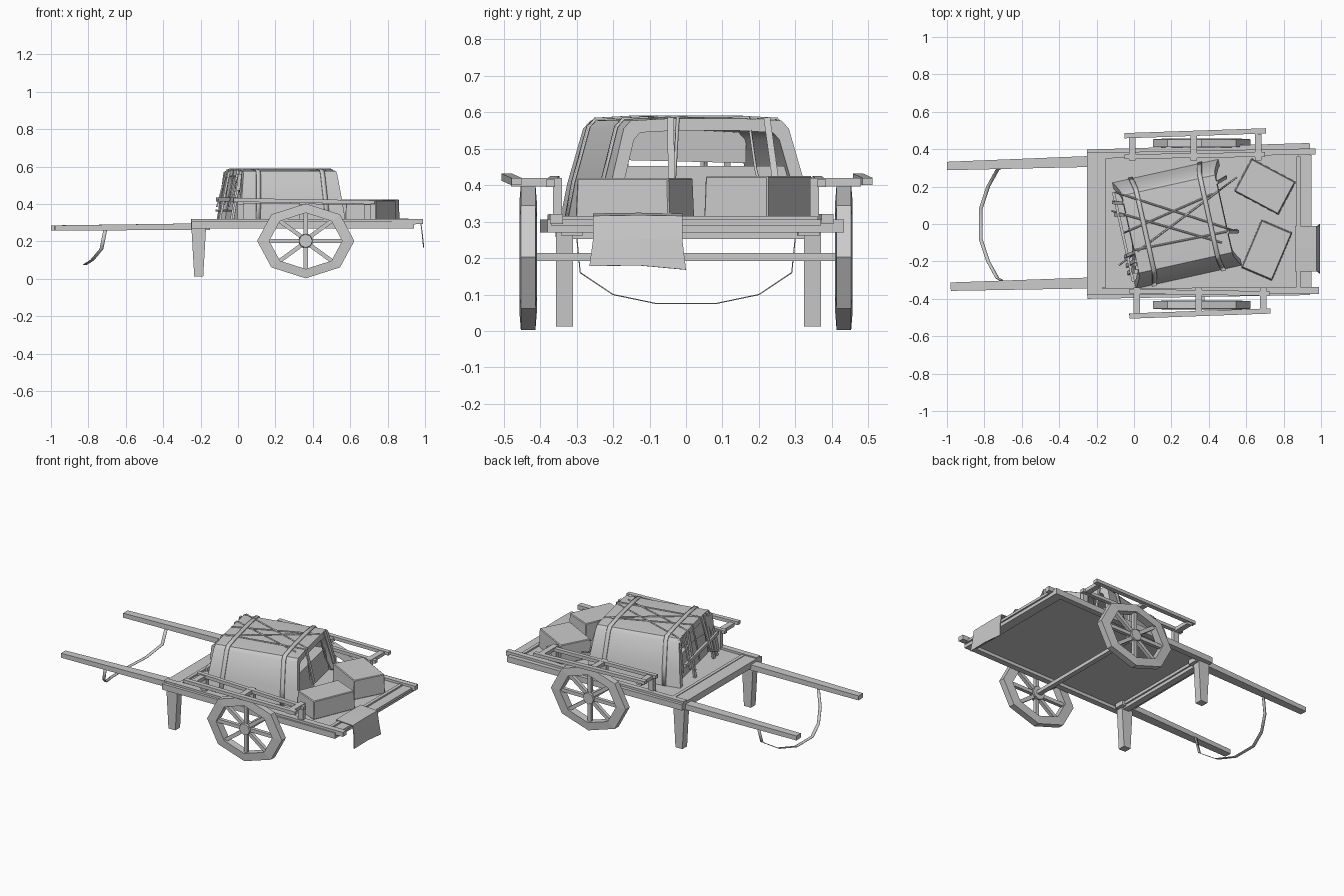
import bpy, bmesh, math
from mathutils import Vector, Matrix

if "Cube" in bpy.data.objects:
    bpy.data.objects.remove(bpy.data.objects["Cube"])

GREY = (0.6, 0.6, 0.6, 1)
mat = bpy.data.materials.new("plain grey")
mat.use_nodes = True
mat.diffuse_color = GREY
mat.node_tree.nodes["Principled BSDF"].inputs["Base Color"].default_value = GREY


def finish(name, bm, smooth=False):
    bmesh.ops.recalc_face_normals(bm, faces=bm.faces[:])
    me = bpy.data.meshes.new(name)
    bm.to_mesh(me)
    bm.free()
    me.materials.append(mat)
    ob = bpy.data.objects.new(name, me)
    bpy.context.collection.objects.link(ob)
    if smooth:
        bpy.ops.object.select_all(action='DESELECT')
        ob.select_set(True)
        bpy.context.view_layer.objects.active = ob
        bpy.ops.object.shade_smooth_by_angle(angle=math.radians(35))
    return ob


def bar(name, a, b, w, h, taper_w=1.0, taper_h=1.0):
    """Rectangular beam from a to b; the far end is scaled by the tapers."""
    a, b = Vector(a), Vector(b)
    d = (b - a).normalized()
    up = Vector((1, 0, 0)) if abs(d.z) > 0.9 else Vector((0, 0, 1))
    side = up.cross(d).normalized()
    up = d.cross(side)
    bm = bmesh.new()
    bmesh.ops.create_cube(bm, size=1)
    for v in bm.verts:
        far = v.co.x > 0
        tw, th = (taper_w, taper_h) if far else (1, 1)
        v.co = (b if far else a) + side * v.co.y * w * tw + up * v.co.z * h * th
    return finish(name, bm)


def crate(name, matrix, size, top=1.0, bevel=0.0):
    """Box standing on its base with a scaled top."""
    bm = bmesh.new()
    bmesh.ops.create_cube(bm, size=1)
    for v in bm.verts:
        k = top if v.co.z > 0 else 1
        v.co = Vector((v.co.x * size[0] * k, v.co.y * size[1] * k, (v.co.z + 0.5) * size[2]))
    if bevel:
        bmesh.ops.bevel(bm, geom=bm.edges[:], offset=bevel, segments=1, affect='EDGES')
    bm.transform(matrix)
    return finish(name, bm)


def sheet(name, rows, thick, smooth=True):
    """Thin cloth through rows of points."""
    bm = bmesh.new()
    grid = [[bm.verts.new(p) for p in r] for r in rows]
    for r, s in zip(grid, grid[1:]):
        for i in range(len(r) - 1):
            bm.faces.new((r[i], r[i + 1], s[i + 1], s[i]))
    ob = finish(name, bm, smooth)
    mod = ob.modifiers.new("thickness", 'SOLIDIFY')
    mod.thickness = thick
    mod.offset = 0
    return ob


def placed(at, angle):
    return Matrix.Translation(at) @ Matrix.Rotation(math.radians(angle), 4, 'Z')


# Bed: floor and end beams
bar("bed_floor", (-0.25, 0, 0.298), (0.95, 0, 0.298), 0.74, 0.016)
bar("front_beam", (-0.21, -0.38, 0.292), (-0.21, 0.38, 0.292), 0.08, 0.04)
bar("rear_beam", (0.91, -0.37, 0.288), (0.91, 0.41, 0.288), 0.06, 0.036)
bar("rear_lip", (0.88, -0.34, 0.31), (0.88, 0.36, 0.31), 0.02, 0.012)
bar("front_lip", (-0.16, -0.34, 0.31), (-0.16, 0.36, 0.31), 0.02, 0.012)
bar("leg_crossbar", (-0.2, -0.33, 0.265), (-0.2, 0.34, 0.265), 0.04, 0.025)

# Side boards, with the left one flaring a little, and rails on top of them
bar("left_side_board", (-0.25, 0.38, 0.288), (0.94, 0.415, 0.288), 0.036, 0.036)
bar("right_side_board", (-0.25, -0.382, 0.288), (0.94, -0.362, 0.288), 0.036, 0.036)
bar("left_rail", (-0.25, 0.365, 0.305), (0.97, 0.388, 0.307), 0.032, 0.028)
bar("right_rail", (-0.25, -0.362, 0.305), (0.99, -0.355, 0.307), 0.036, 0.028)

# Handles and front legs
bar("left_handle", (-0.15, 0.337, 0.28), (-1.0, 0.31, 0.272), 0.06, 0.035, 0.75, 0.8)
bar("right_handle", (-0.15, -0.313, 0.28), (-0.98, -0.335, 0.272), 0.06, 0.035, 0.75, 0.8)
for n, y in (("left", 0.347), ("right", -0.333)):
    bar(f"{n}_leg", (-0.21, y, 0.29), (-0.21, y, 0.013), 0.047, 0.08, 1, 0.6)

# Hanging harness loop between the handles
half = [(-0.71, 0.3, 0.26), (-0.73, 0.29, 0.16), (-0.78, 0.2, 0.1), (-0.82, 0.08, 0.075)]
loop = half + [(x, -y, z) for x, y, z in reversed(half)]
sheet("harness_loop", [[(x - 0.01, y, z), (x + 0.01, y, z)] for x, y, z in loop], 0.003)

# Axle and octagonal spoked wheels, slightly wider than tall
WX, WZ, RX, RZ = 0.362, 0.203, 0.26, 0.2
bar("axle", (WX, -0.45, WZ), (WX, 0.45, WZ), 0.03, 0.022)
for s, n in ((1, "left"), (-1, "right")):
    bm = bmesh.new()
    rings = []
    for k in range(8):
        a = math.tau * k / 8
        rings.append([bm.verts.new((WX + RX * r * math.cos(a), s * (0.433 + dy),
                                    WZ + RZ * r * math.sin(a)))
                      for r, dy in ((1, -0.02), (1, 0.02), (0.75, 0.024), (0.75, -0.024))])
    for k in range(8):
        p, q = rings[k], rings[(k + 1) % 8]
        for i in range(4):
            j = (i + 1) % 4
            bm.faces.new((p[i], p[j], q[j], q[i]))
    finish(f"{n}_wheel_rim", bm)
    for k in range(8):
        a = math.tau * k / 8
        c, d = math.cos(a), math.sin(a)
        bar(f"{n}_spoke_{k}", (WX + 0.03 * c, s * 0.433, WZ + 0.03 * d),
            (WX + RX * 0.77 * c, s * 0.433, WZ + RZ * 0.77 * d), 0.022, 0.022)
    bm = bmesh.new()
    bmesh.ops.create_cone(bm, cap_ends=True, segments=8, radius1=0.042, radius2=0.036, depth=0.046)
    bm.transform(Matrix.Translation((WX, s * 0.432, WZ)) @ Matrix.Rotation(-s * math.pi / 2, 4, 'X'))
    finish(f"{n}_hub", bm)

    # Guard rack over the wheel: outer and inner rails joined by arms and posts
    shift = 0 if s > 0 else 0.025
    y0, y1 = (0.472, 0.498) if s > 0 else (-0.492, -0.465)
    bar(f"{n}_guard_rail", (-0.05 + shift, y0, 0.422), (0.705 + shift, y1, 0.41), 0.028, 0.02)
    bar(f"{n}_guard_inner_rail", (-0.05 + shift, s * 0.36, 0.415),
        (0.7 + shift, s * 0.372, 0.405), 0.025, 0.02)
    for i, x in enumerate((-0.01, 0.32, 0.665)):
        x += shift
        bar(f"{n}_guard_arm_{i}", (x, s * 0.34, 0.408), (x, s * 0.48, 0.408), 0.035, 0.022)
        bar(f"{n}_guard_post_{i}", (x, s * 0.352, 0.3), (x, s * 0.352, 0.41), 0.025, 0.035)

# Load cover: tapered open-ended hood, with the contents and a back panel inside
LOAD = placed((0.23, 0, 0.305), 12.5)
section = [(-0.29, 0), (-0.272, 0.1), (-0.232, 0.25), (-0.212, 0.272), (-0.1, 0.278),
           (0.1, 0.278), (0.212, 0.272), (0.232, 0.25), (0.272, 0.1), (0.29, 0)]
bm = bmesh.new()
loops = []
for e in (-1, -0.33, 0.33, 1):
    hood = section + [(y * 0.88, z * 0.88) for y, z in reversed(section)]
    loops.append([bm.verts.new((e * (0.29 - 0.13 * z), y, z)) for y, z in hood])
for p, q in zip(loops, loops[1:]):
    for i in range(len(p)):
        j = (i + 1) % len(p)
        bm.faces.new((p[i], p[j], q[j], q[i]))
m = len(section)
for p in (loops[0], loops[-1]):
    for i in range(m - 1):
        bm.faces.new((p[i], p[i + 1], p[2 * m - 2 - i], p[2 * m - 1 - i]))
bm.transform(LOAD)
finish("load_cover", bm, True)
crate("load_contents", LOAD, (0.5, 0.52, 0.148), 0.95)
bar("load_back_panel", LOAD @ Vector((-0.235, 0, 0.162)), LOAD @ Vector((-0.225, 0, 0.25)), 0.43, 0.02)

# Straps over the hood and down its ends
for n, u in (("front", -0.19), ("rear", 0.19)):
    sheet(f"{n}_strap", [[LOAD @ Vector((u * (1 - 0.3 * z) + w, y * 1.015, z * 1.012 + 0.002))
                          for w in (-0.012, 0.012)] for y, z in section], 0.006)
for i, y in enumerate((-0.1, 0.17)):
    for e in (-1, 1):
        bar(f"end_strap_{i}_{e}", LOAD @ Vector((e * 0.258, y, 0.28)),
            LOAD @ Vector((e * 0.31, y * 1.1, 0.08)), 0.018, 0.008)

# Ropes crossing the top and bending down over its edges
ropes = [((-0.08, -0.22), (0.55, 0.25)), ((-0.1, 0.17), (0.55, -0.04)),
         ((-0.06, -0.05), (0.42, 0.16)), ((-0.12, 0.07), (0.47, -0.1)),
         ((0.0, -0.14), (0.55, -0.03))]
for i, (a, b) in enumerate(ropes):
    cu = bpy.data.curves.new(f"rope_{i}", 'CURVE')
    cu.dimensions = '3D'
    cu.bevel_depth = 0.005
    cu.bevel_resolution = 0
    cu.materials.append(mat)
    line = cu.splines.new('POLY')
    line.points.add(24)
    for k, pt in enumerate(line.points):
        p = LOAD.inverted() @ Vector((*a, 0)).lerp(Vector((*b, 0)), k / 24)
        p.z = max(0.06, min(0.28, (0.295 - abs(p.x)) / 0.13, (0.295 - abs(p.y)) / 0.24))
        pt.co = (*(LOAD @ p), 1)
    bpy.context.collection.objects.link(bpy.data.objects.new(f"rope_{i}", cu))

# Slats leaning at the handle end of the load
for i, y in enumerate((-0.2, -0.16, 0.12)):
    bar(f"leaning_slat_{i}", LOAD @ Vector((-0.31, y, 0)),
        LOAD @ Vector((-0.26, y * 0.9, 0.27)), 0.02, 0.012)
bar("load_cross_slat", LOAD @ Vector((-0.295, -0.25, 0.12)),
    LOAD @ Vector((-0.295, 0.24, 0.12)), 0.015, 0.02)

# Two smaller packs at the rear
crate("left_pack", placed((0.7, 0.2, 0.305), -28), (0.27, 0.2, 0.12), 0.97, 0.004)
crate("right_pack", placed((0.71, -0.14, 0.305), 67), (0.28, 0.18, 0.115), 0.97, 0.004)

# Cloth draped over the rear edge
sheet("draped_cloth", [[(x, -0.255 - d, z), (x, -0.13, z + 0.002), (x, -0.01 + d, z - d)]
                       for x, z, d in ((0.86, 0.32, 0), (0.975, 0.314, 0), (0.984, 0.25, 0),
                                       (0.992, 0.178, 0.01))], 0.005, False)
